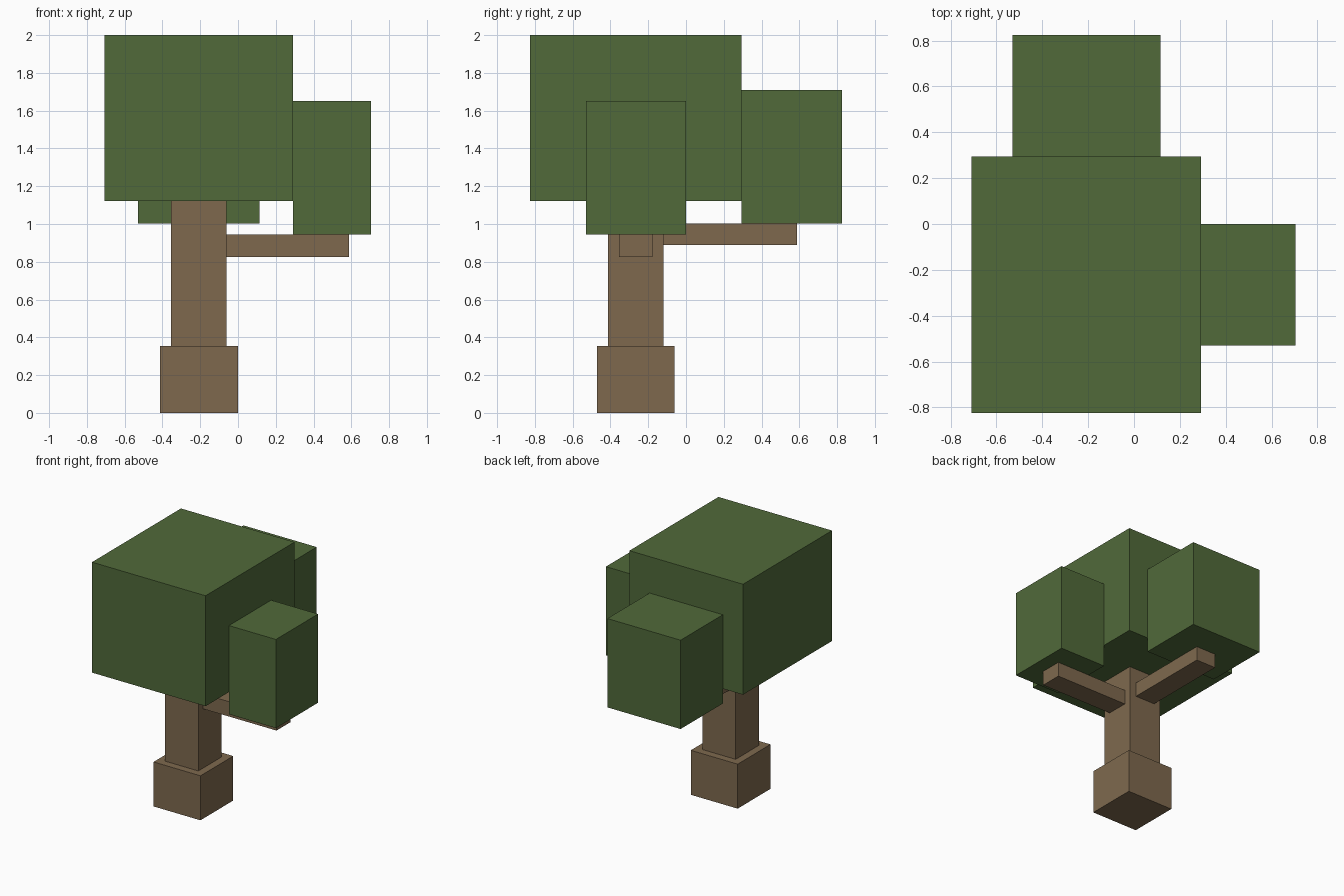
import bpy
import bmesh
from mathutils import Vector

cube = bpy.data.objects.get("Cube")
if cube:
    bpy.data.objects.remove(cube, do_unlink=True)


def make_material(name, rgb):
    mat = bpy.data.materials.new(name)
    mat.use_nodes = True
    color = (*rgb, 1.0)
    mat.diffuse_color = color
    bsdf = next(n for n in mat.node_tree.nodes if n.type == 'BSDF_PRINCIPLED')
    bsdf.inputs["Base Color"].default_value = color
    bsdf.inputs["Roughness"].default_value = 0.9
    return mat


def make_box(name, low, high, mat):
    """Flat-shaded box between two opposite corners."""
    low, high = Vector(low), Vector(high)
    size = high - low
    bm = bmesh.new()
    bmesh.ops.create_cube(bm, size=1.0)
    bmesh.ops.scale(bm, vec=size, verts=bm.verts)
    mesh = bpy.data.meshes.new(name)
    bm.to_mesh(mesh)
    bm.free()
    mesh.materials.append(mat)
    obj = bpy.data.objects.new(name, mesh)
    obj.location = (low + high) / 2
    bpy.context.collection.objects.link(obj)
    return obj


bark = make_material("bark_brown", (0.209, 0.141, 0.076))
leaf = make_material("leaf_green", (0.082, 0.144, 0.042))

# Trunk: wide foot with a slimmer stem
make_box("trunk_base", (-0.413, -0.472, 0.0), (0.0, -0.06, 0.354), bark)
make_box("trunk", (-0.354, -0.413, 0.354), (-0.06, -0.119, 1.121), bark)

# Branches: one to the left, one to the back
make_box("left_branch", (-0.06, -0.354, 0.826), (0.587, -0.178, 0.944), bark)
make_box("back_branch", (-0.296, -0.119, 0.888), (-0.119, 0.587, 1.003), bark)

# Foliage: main crown and a clump above each branch
make_box("main_crown", (-0.708, -0.825, 1.121), (0.292, 0.294, 2.0), leaf)
make_box("left_leaf_clump", (0.292, -0.53, 0.944), (0.705, 0.0, 1.65), leaf)
make_box("back_leaf_clump", (-0.53, 0.294, 1.003), (0.115, 0.825, 1.71), leaf)
